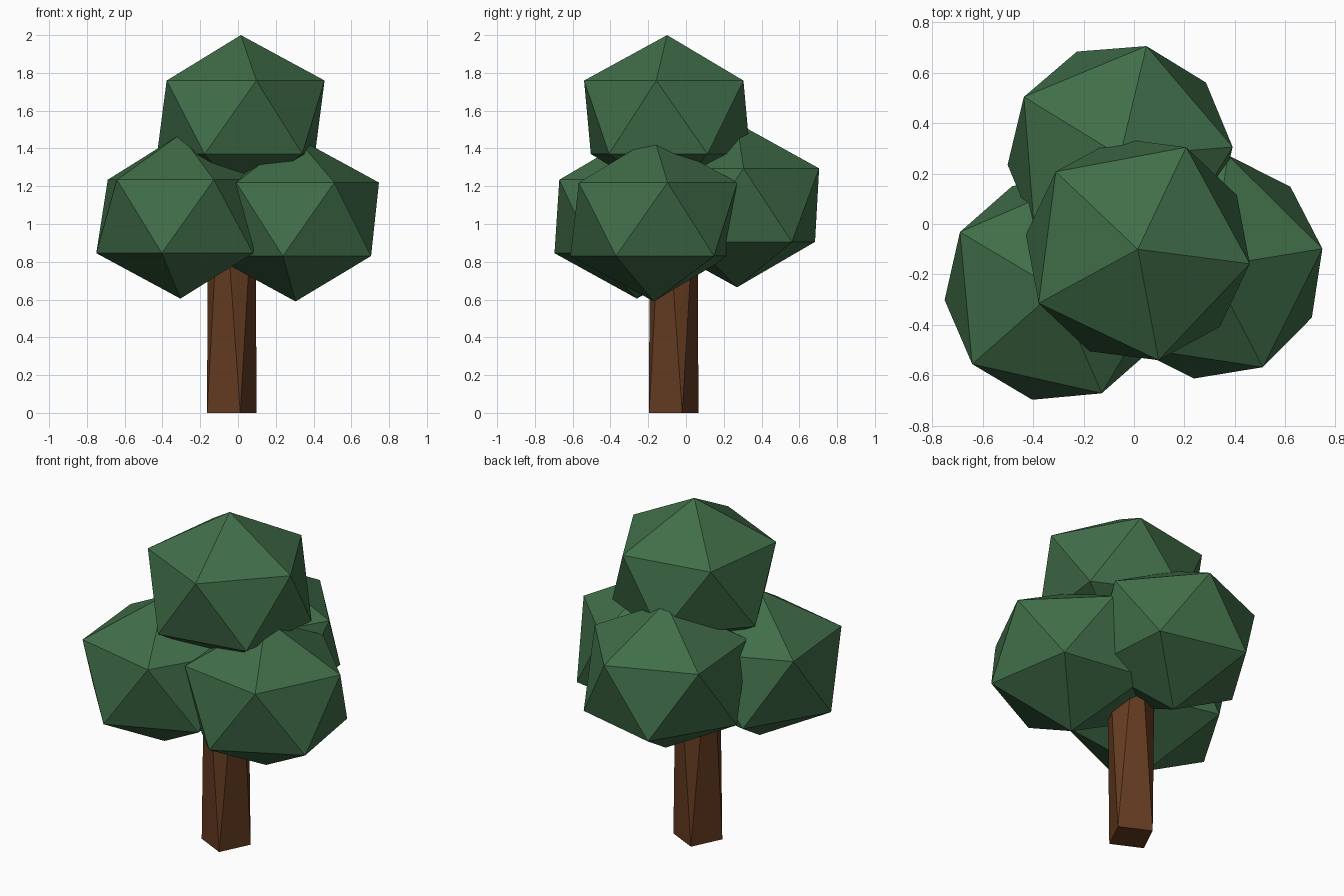
import bpy
from math import radians, cos, sin

if "Cube" in bpy.data.objects:
    bpy.data.objects.remove(bpy.data.objects["Cube"])


def material(name, rgb):
    m = bpy.data.materials.new(name)
    m.diffuse_color = (*rgb, 1)
    m.use_nodes = True
    m.node_tree.nodes["Principled BSDF"].inputs["Base Color"].default_value = m.diffuse_color
    return m


leaf = material("leaf_green", (0.052, 0.155, 0.066))
bark = material("bark_brown", (0.13, 0.045, 0.015))

# Foliage: four flattened icosahedra (name, centre, turn in degrees)
clumps = [
    ("foliage_top", (0.015, -0.10, 1.565), -7.4),
    ("foliage_left", (-0.305, -0.26, 1.04), 5.3),
    ("foliage_right", (0.305, -0.17, 1.025), 9.3),
    ("foliage_back", (-0.055, 0.27, 1.10), 4.5),
]
for name, centre, turn in clumps:
    bpy.ops.mesh.primitive_ico_sphere_add(
        subdivisions=1, radius=0.5, location=centre,
        rotation=(0, 0, radians(turn)))
    ob = bpy.context.object
    ob.name = name
    ob.scale.z = 0.87
    ob.data.materials.append(leaf)

# Trunk: four-sided column twisted along its height, top hidden in the foliage
radius, height, base_turn, twist = 0.138, 1.4, -71, 48
cx, cy = -0.033, -0.065


def ring(z, turn):
    return [(cx + radius * cos(radians(turn + 90 * i)),
             cy + radius * sin(radians(turn + 90 * i)), z) for i in range(4)]


verts = ring(0, base_turn) + ring(height, base_turn + twist)
faces = [(3, 2, 1, 0), (4, 5, 6, 7)]
for i in range(4):
    j = (i + 1) % 4
    faces += [(i, j, i + 4), (j, j + 4, i + 4)]
mesh = bpy.data.meshes.new("trunk")
mesh.from_pydata(verts, [], faces)
mesh.materials.append(bark)
trunk = bpy.data.objects.new("trunk", mesh)
bpy.context.collection.objects.link(trunk)
